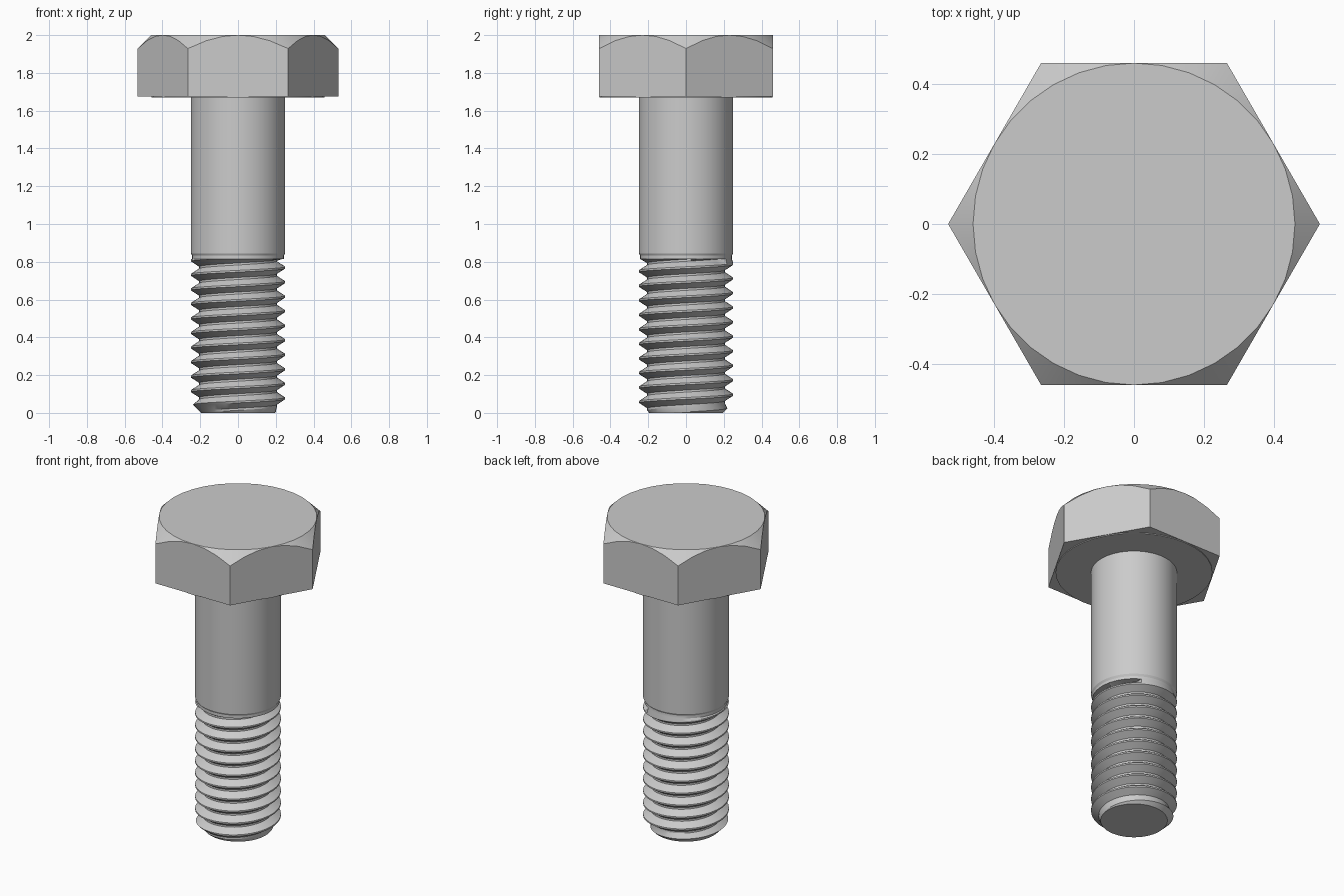
import bpy, bmesh
from math import pi, cos, sin, radians

if "Cube" in bpy.data.objects:
    bpy.data.objects.remove(bpy.data.objects["Cube"])


def wrap(name, column, segments):
    """Skin (r, z) columns placed around the z axis, cap both ends."""
    bm = bmesh.new()
    cols = []
    for i in range(segments + 1):
        a = 2 * pi * i / segments
        cols.append([bm.verts.new((r * cos(a), r * sin(a), z)) for r, z in column(a)])
    for c, d in zip(cols, cols[1:]):
        for j in range(len(c) - 1):
            bm.faces.new((c[j], d[j], d[j + 1], c[j + 1]))
    bmesh.ops.remove_doubles(bm, verts=bm.verts[:], dist=1e-5)
    bmesh.ops.holes_fill(bm, edges=[e for e in bm.edges if e.is_boundary], sides=0)
    bmesh.ops.recalc_face_normals(bm, faces=bm.faces[:])
    mesh = bpy.data.meshes.new(name)
    bm.to_mesh(mesh)
    bm.free()
    obj = bpy.data.objects.new(name, mesh)
    bpy.context.collection.objects.link(obj)
    bpy.ops.object.select_all(action='DESELECT')
    obj.select_set(True)
    bpy.context.view_layer.objects.active = obj
    bpy.ops.object.shade_smooth_by_angle(angle=radians(25))
    return obj


FLAT = 0.46            # half the distance across the hex flats
HEAD_Z, TOP_Z = 1.675, 2.0
SHANK_R, ROOT_R = 0.25, 0.206
PITCH, THREAD_TOP = 1 / 13, 0.815


# Hex head with a conical chamfer meeting the flats in arcs
def head_column(a):
    r = FLAT / cos((a + 1e-9) % (pi / 3) - pi / 6)
    return [(r, HEAD_Z), (r, TOP_Z - (r - FLAT)), (FLAT, TOP_Z)]


wrap("hex_head", head_column, 36)

# Thin washer face below the head
wrap("washer_face", lambda a: [(FLAT - 0.003, 1.67), (FLAT - 0.003, HEAD_Z + 0.01)], 36)

# Right-handed thread profile: crest flat, then root flat, per pitch
PROFILE = [(-0.06, SHANK_R), (0.06, SHANK_R), (0.43, ROOT_R), (0.57, ROOT_R)]


# Threaded shank: chamfered tip, helical thread, run-out collar, plain body
def shank_column(a):
    pts = []
    for k in range(-3, 14):
        for u, r in PROFILE:
            z = PITCH * (k + u + a / (2 * pi))
            if z >= THREAD_TOP:
                z, r = THREAD_TOP, 0.243
            z = max(z, 0.0)
            pts.append((min(r, 0.195 + z), z))
    return pts + [(0.243, 0.832), (SHANK_R, 0.845), (SHANK_R, 1.69)]


wrap("threaded_shank", shank_column, 48)
